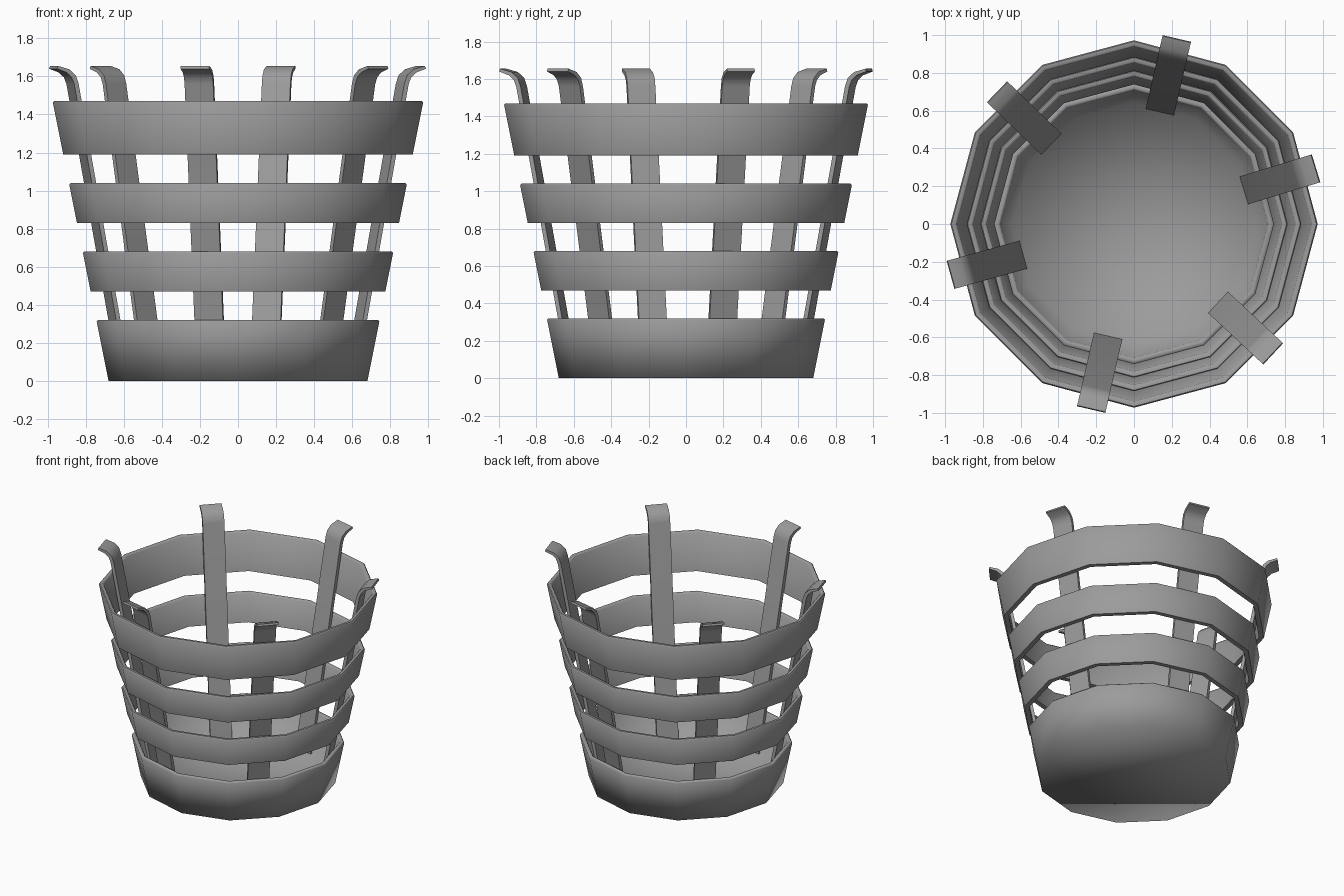
import bpy
import bmesh
from math import radians, sin, cos, tau

if "Cube" in bpy.data.objects:
    bpy.data.objects.remove(bpy.data.objects["Cube"])

SIDES = 12
WALL = 0.035
GREY = (0.33, 0.33, 0.33, 1)

grey = bpy.data.materials.new("grey")
grey.use_nodes = True
grey.diffuse_color = GREY
grey.node_tree.nodes["Principled BSDF"].inputs["Base Color"].default_value = GREY


def radius(z):
    """Outer corner radius of the flared basket at height z."""
    return 0.68 + 0.2 * z


def finish(name, bm, angle):
    bmesh.ops.recalc_face_normals(bm, faces=bm.faces)
    mesh = bpy.data.meshes.new(name)
    bm.to_mesh(mesh)
    bm.free()
    mesh.materials.append(grey)
    obj = bpy.data.objects.new(name, mesh)
    bpy.context.collection.objects.link(obj)
    bpy.ops.object.select_all(action="DESELECT")
    obj.select_set(True)
    bpy.context.view_layer.objects.active = obj
    bpy.ops.object.shade_smooth_by_angle(angle=radians(angle))
    return obj


def lathe(name, profile, closed, angle):
    """Turn an (r, z) profile into a twelve-sided shell; open ends get capped."""
    bm = bmesh.new()
    loops = [[bm.verts.new((r * cos(tau * i / SIDES), r * sin(tau * i / SIDES), z))
              for i in range(SIDES)] for r, z in profile]
    pairs = list(zip(loops, loops[1:]))
    if closed:
        pairs.append((loops[-1], loops[0]))
    else:
        bm.faces.new(loops[0])
        # fan the floor to a centre point so its shading stays even
        centre = bm.verts.new((0, 0, profile[-1][1]))
        for i in range(SIDES):
            bm.faces.new((loops[-1][i], loops[-1][(i + 1) % SIDES], centre))
    for a, b in pairs:
        for i in range(SIDES):
            j = (i + 1) % SIDES
            bm.faces.new((a[i], a[j], b[j], b[i]))
    return finish(name, bm, angle)


def rim(z):
    """Softened top edge, from the outside to the inside."""
    r, e = radius(z), 0.008
    return [(r - 0.2 * e, z - e), (r - e, z), (r - WALL + e, z), (r - WALL, z - e)]


# Solid base tub with a floor
lathe("base_tub", [(radius(0), 0)] + rim(0.32) + [(radius(0) - WALL, 0.03)], False, 85)

# Open hoops
for name, low, high in (("lower_hoop", 0.47, 0.68),
                        ("middle_hoop", 0.83, 1.04),
                        ("top_hoop", 1.19, 1.47)):
    lathe(name, [(radius(low) - WALL, low), (radius(low), low)] + rim(high), True, 50)

# Upright slats, bent outward at the tip
OUTER = [(0.63, 0.02), (0.914, 1.56), (0.928, 1.595), (0.955, 1.62), (1.008, 1.64)]
INNER = [(0.607, 0.02), (0.89, 1.56), (0.905, 1.605), (0.94, 1.637), (1.003, 1.655)]
HALF_WIDTH = 0.077

for n, angle in enumerate((17, 77, 136, 195.5, 257, 317), 1):
    c, s = cos(radians(angle)), sin(radians(angle))
    bm = bmesh.new()
    sides = [[bm.verts.new((r * c - t * s, r * s + t * c, z))
              for r, z in OUTER + INNER[::-1]] for t in (-HALF_WIDTH, HALF_WIDTH)]
    a, b = sides
    count = len(a)
    for i in range(count):
        j = (i + 1) % count
        bm.faces.new((a[i], a[j], b[j], b[i]))
    for side in sides:
        for i in range(len(OUTER) - 1):
            bm.faces.new((side[i], side[i + 1], side[count - 2 - i], side[count - 1 - i]))
    finish(f"slat_{n}", bm, 40)
